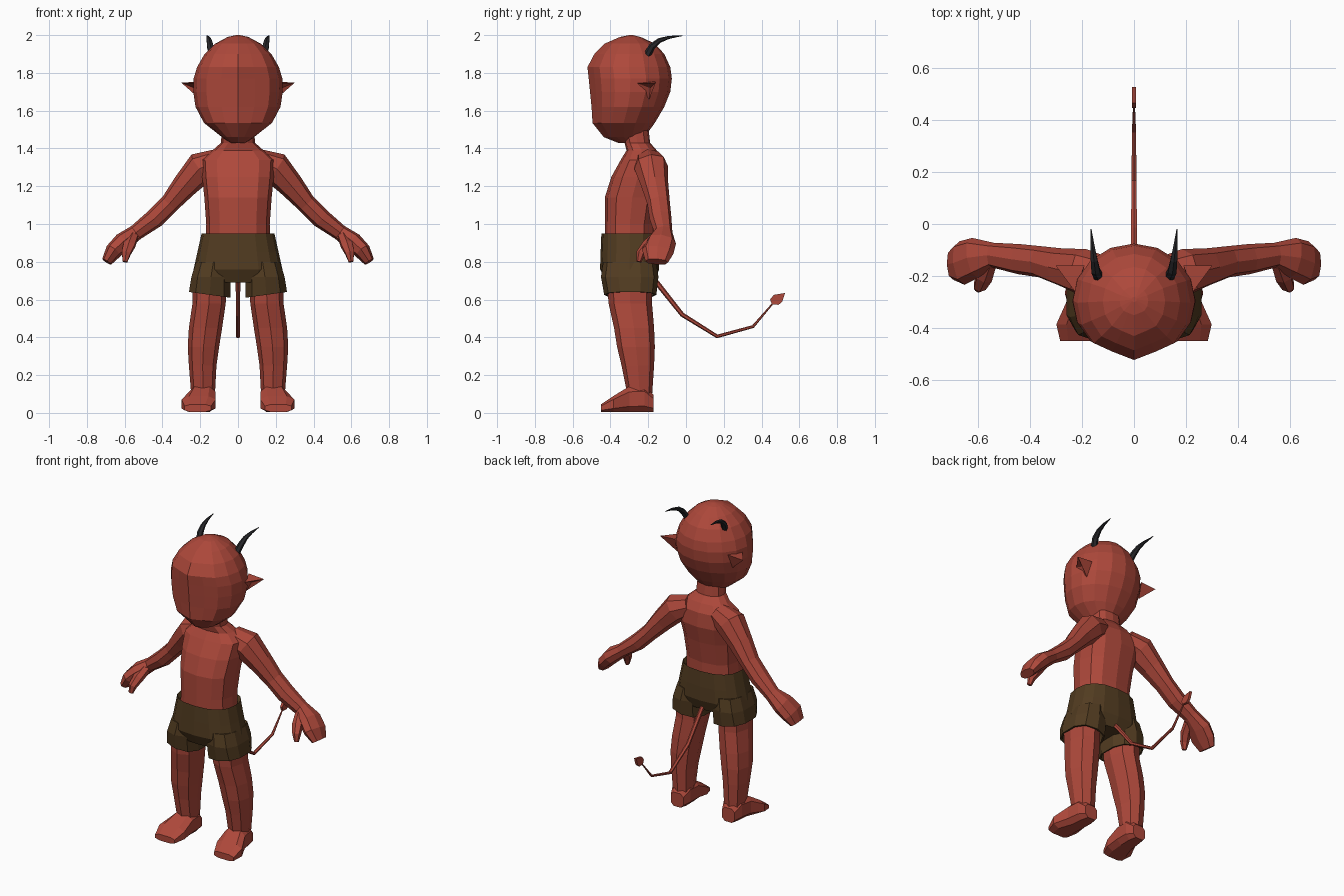
import bpy, bmesh, math
from mathutils import Vector

cube = bpy.data.objects.get("Cube")
if cube:
    bpy.data.objects.remove(cube)


def material(name, rgb):
    m = bpy.data.materials.new(name)
    m.use_nodes = True
    m.diffuse_color = (*rgb, 1)
    m.node_tree.nodes["Principled BSDF"].inputs["Base Color"].default_value = (*rgb, 1)
    return m


SKIN = material("red_skin", (0.42, 0.065, 0.043))
CLOTH = material("brown_cloth", (0.085, 0.045, 0.015))
HORN = material("dark_horn", (0.02, 0.02, 0.023))


def finish(name, bm, mat, mirror):
    bmesh.ops.recalc_face_normals(bm, faces=bm.faces)
    me = bpy.data.meshes.new(name)
    bm.to_mesh(me)
    bm.free()
    me.materials.append(mat)
    ob = bpy.data.objects.new(name, me)
    bpy.context.collection.objects.link(ob)
    if mirror:
        ob.modifiers.new("mirror", "MIRROR").use_mirror_merge = False
    return ob


def loft(name, rings, mat, n=8, mirror=False, power=1.0, half=False, shape=None):
    """Skin oval rings, each given as centre, half-axis u and half-axis v."""
    bm = bmesh.new()
    loops = []
    for centre, u, v in rings:
        loop = []
        for k in range(n):
            a = math.tau * (k + 0.5 * half) / n
            s, c = (math.copysign(abs(t) ** power, t) for t in (math.sin(a), math.cos(a)))
            grow = math.cos(math.pi / n) ** -power if half else 1
            loop.append(bm.verts.new(Vector(centre) + (Vector(u) * s - Vector(v) * c) * grow))
        if shape:
            shape(loop)
        loops.append(loop)
    for a, b in zip(loops, loops[1:]):
        for k in range(n):
            j = (k + 1) % n
            bm.faces.new((a[k], a[j], b[j], b[k]))
    bm.faces.new(loops[0])
    bm.faces.new(loops[-1])
    return finish(name, bm, mat, mirror)


def body_ring(z, w, front, back):
    return (0, (front + back) / 2, z), (w, 0, 0), (0, (back - front) / 2, 0)


def level_ring(x, y, z, rx, ry):
    return (x, y, z), (rx, 0, 0), (0, ry, 0)


def tube(name, path, mat, axis, **kw):
    """Sweep along points (x, y, z, radius along axis, other radius)."""
    pts = [Vector(p[:3]) for p in path]
    rings = []
    for i, p in enumerate(path):
        t = (pts[min(i + 1, len(pts) - 1)] - pts[max(i - 1, 0)]).normalized()
        u = Vector(axis)
        u = (u - t * u.dot(t)).normalized()
        rings.append((pts[i], u * p[3], t.cross(u) * p[4]))
    return loft(name, rings, mat, **kw)


# Head: rounded skull with two flat face planes meeting at a central ridge
def flatten_face(loop):
    for k in (1, -1):
        loop[k].co.y = (loop[0].co.y + loop[2 * k].co.y) / 2


loft("head", [body_ring(*r) for r in (
    (1.43, .04, -.36, -.25), (1.46, .085, -.435, -.22), (1.535, .18, -.495, -.165),
    (1.62, .225, -.50, -.115), (1.70, .237, -.508, -.083), (1.77, .235, -.515, -.075),
    (1.83, .217, -.522, -.083), (1.90, .177, -.485, -.115),
    (1.955, .12, -.43, -.165), (1.99, .055, -.35, -.24), (2.0, .01, -.30, -.28))],
    SKIN, n=16, shape=flatten_face)

# Torso and neck
loft("torso", [body_ring(*r) for r in (
    (.90, .172, -.43, -.165), (1.0, .168, -.43, -.165), (1.14, .178, -.43, -.14),
    (1.25, .19, -.395, -.115), (1.34, .195, -.345, -.125), (1.39, .135, -.315, -.155),
    (1.43, .09, -.325, -.19), (1.52, .085, -.345, -.20))],
    SKIN, n=12, power=.8)

# Arms with broad mitten hands
tube("arms", [
    (.10, -.20, 1.34, .07, .06), (.195, -.185, 1.30, .09, .085), (.28, -.165, 1.205, .072, .068),
    (.36, -.145, 1.11, .06, .052), (.44, -.135, 1.03, .058, .052), (.54, -.12, .955, .048, .042),
    (.61, -.13, .905, .078, .05), (.66, -.15, .855, .085, .045), (.695, -.155, .80, .06, .028)],
    SKIN, axis=(0, 1, 0), mirror=True, power=.85)
tube("thumbs", [
    (.555, -.15, .935, .03, .03), (.575, -.205, .89, .035, .028),
    (.592, -.24, .845, .027, .024), (.598, -.25, .80, .014, .014)],
    SKIN, axis=(1, 0, 0), mirror=True, n=6)

# Legs and feet
loft("legs", [level_ring(*r) for r in (
    (.15, -.30, .72, .09, .12), (.153, -.295, .58, .088, .115), (.172, -.275, .45, .088, .106),
    (.183, -.265, .35, .083, .10), (.187, -.255, .25, .073, .086), (.185, -.245, .10, .063, .066))],
    SKIN, mirror=True, power=.85)
loft("feet", [((x, y, h + .005), (w, 0, 0), (0, 0, h)) for x, y, w, h in (
    (.185, -.172, .045, .045), (.185, -.22, .064, .07), (.19, -.30, .07, .068),
    (.208, -.385, .09, .042), (.213, -.45, .07, .02))],
    SKIN, mirror=True, power=.65, half=True)

# Shorts: hip section plus two open trouser legs
loft("shorts_hips", [body_ring(*r) for r in (
    (.91, .17, -.43, -.17), (.95, .193, -.448, -.148), (.85, .215, -.452, -.143),
    (.76, .235, -.455, -.142), (.69, .20, -.42, -.17))],
    CLOTH, n=16, power=.8)
legs = loft("shorts_legs", [level_ring(*r) for r in (
    (.13, -.298, .80, .095, .14), (.143, -.298, .72, .108, .152), (.15, -.295, .625, .114, .138),
    (.15, -.295, .625, .104, .128), (.15, -.295, .69, .095, .12))],
    CLOTH, n=10, mirror=True, power=.8)
for v in legs.data.vertices:  # hem rises towards the outside
    if v.co.z < .65:
        v.co.z += (v.co.x - .15) * .14

# Tail with a flat spade tip
tube("tail", [
    (0, -.20, .74, .014, .014), (0, -.155, .69, .014, .014), (0, -.02, .52, .013, .012),
    (0, .165, .405, .011, .010), (0, .355, .457, .009, .008), (0, .46, .58, .004, .004)],
    SKIN, axis=(1, 0, 0), n=6)
bm = bmesh.new()
for x in (-.008, .008):
    for y, z in ((.455, .575), (.445, .60), (.465, .625), (.525, .635), (.51, .59), (.49, .572)):
        bm.verts.new((x, y, z))
bmesh.ops.convex_hull(bm, input=bm.verts)
finish("tail_tip", bm, SKIN, False)

# Horns curving up and back
tube("horns", [
    (.135, -.205, 1.895, .02, .02), (.147, -.18, 1.94, .019, .018), (.153, -.14, 1.972, .015, .013),
    (.159, -.09, 1.988, .010, .008), (.165, -.02, 1.997, .002, .002)],
    HORN, axis=(1, 0, 0), n=6, mirror=True)

# Pointed ears with a dished front
bm = bmesh.new()
top, rear, low, tip, dish = [bm.verts.new(p) for p in (
    (.228, -.258, 1.745), (.19, -.16, 1.755), (.20, -.195, 1.66),
    (.30, -.16, 1.748), (.23, -.19, 1.72))]
for face in ((top, rear, tip), (rear, low, tip), (top, low, dish), (low, tip, dish), (tip, top, dish)):
    bm.faces.new(face)
finish("ears", bm, SKIN, True)
